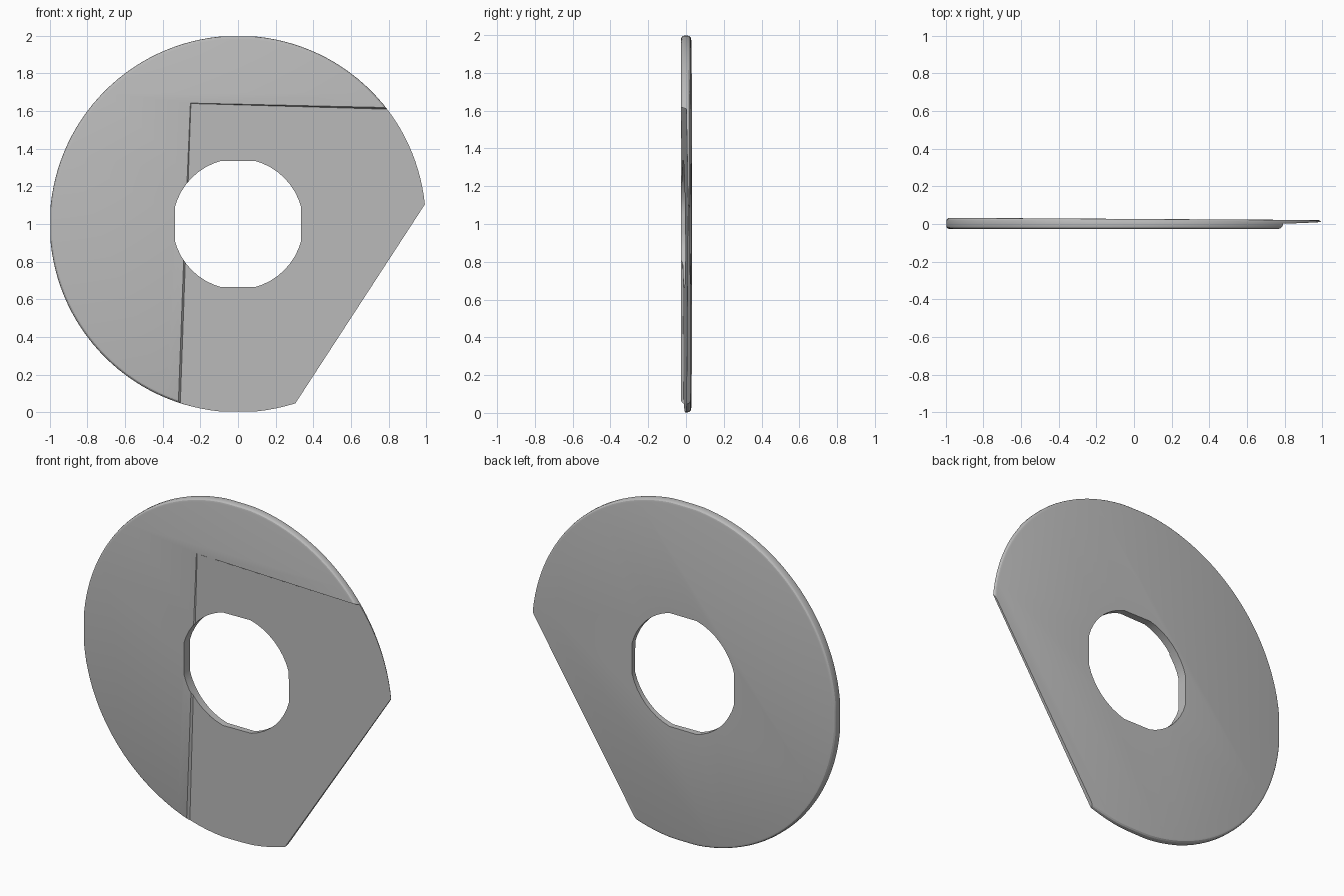
import bpy, bmesh
from math import cos, sin, tau
from mathutils import Vector

cube = bpy.data.objects.get("Cube")
if cube:
    bpy.data.objects.remove(cube, do_unlink=True)

grey = bpy.data.materials.new("plain grey")
grey.use_nodes = True
colour = (0.5, 0.5, 0.5, 1)
grey.diffuse_color = colour
grey.node_tree.nodes["Principled BSDF"].inputs["Base Color"].default_value = colour


def circle(radius, sides, limit):
    """Circle in x and z about the disc centre, flattened at the limit."""
    pts = [(radius * cos(tau * i / sides), radius * sin(tau * i / sides)) for i in range(sides)]
    return [(max(-limit, min(limit, x)), 1 + max(-limit, min(limit, z))) for x, z in pts]


def prism(front, back):
    """Closed solid between two matching loops of 3D points."""
    bm = bmesh.new()
    a = [bm.verts.new(p) for p in front]
    b = [bm.verts.new(p) for p in back]
    bm.faces.new(a)
    bm.faces.new(b[::-1])
    for i in range(len(a)):
        j = (i + 1) % len(a)
        bm.faces.new((a[j], a[i], b[i], b[j]))
    bmesh.ops.recalc_face_normals(bm, faces=bm.faces)
    return bm


def add_object(name, bm):
    mesh = bpy.data.meshes.new(name)
    bm.to_mesh(mesh)
    bm.free()
    ob = bpy.data.objects.new(name, mesh)
    bpy.context.collection.objects.link(ob)
    mesh.materials.append(grey)
    return ob


def recess_y(x, z):
    """Sloping floor of the recess, thinning the disc towards the right."""
    return -0.024 + 0.024 * (x + 0.25) - 0.0085 * (z - 1.65)


# Disc with a rounded rim and a slightly tapered back
rim = circle(1.0, 128, 0.997)
bm = prism([(x, -0.027, z) for x, z in rim], [(x, 0.027, z) for x, z in rim])
edges = [e for e in bm.edges if abs(e.verts[0].co.y - e.verts[1].co.y) < 0.001]
bmesh.ops.bevel(bm, geom=edges, offset=0.018, segments=3, profile=0.5, affect='EDGES')
for v in bm.verts:
    if v.co.y > 0:
        v.co.y -= 0.006 * v.co.x

# Straight slanted cut across the lower right
p, q = Vector((0.99, 0, 1.1)), Vector((0.3, 0, 0.04))
d = q - p
cut = bmesh.ops.bisect_plane(bm, geom=bm.verts[:] + bm.edges[:] + bm.faces[:],
                             plane_co=p, plane_no=(-d.z, 0, d.x), clear_outer=True)
bmesh.ops.holes_fill(bm, edges=[e for e in bm.edges if e.is_boundary])
bmesh.ops.recalc_face_normals(bm, faces=bm.faces)
disc = add_object("cut_disc", bm)

# Cutter for the centre hole
hole = circle(0.347, 48, 0.335)
hole_cutter = add_object("hole_cutter", prism([(x, -1, z) for x, z in hole],
                                              [(x, 1, z) for x, z in hole]))

# Cutter for the recess, with narrow sloping steps at its left and top
floor = [(-0.25, 1.64), (1.3, 1.595), (1.3, -0.2), (-0.315, -0.2)]
mouth = [(-0.275, 1.66), (1.3, 1.615), (1.3, -0.2), (-0.34, -0.2)]
recess_cutter = add_object("recess_cutter", prism([(x, -0.05, z) for x, z in mouth],
                                                  [(x, recess_y(x, z), z) for x, z in floor]))

bpy.context.view_layer.objects.active = disc
disc.select_set(True)
for cutter in (hole_cutter, recess_cutter):
    cutter.hide_render = True
    mod = disc.modifiers.new(cutter.name, 'BOOLEAN')
    mod.operation = 'DIFFERENCE'
    mod.solver = 'EXACT'
    mod.object = cutter
    bpy.ops.object.modifier_apply(modifier=mod.name)
    bpy.data.objects.remove(cutter, do_unlink=True)

bpy.ops.object.select_all(action='DESELECT')
disc.select_set(True)
bpy.ops.object.shade_smooth_by_angle(angle=0.5)
